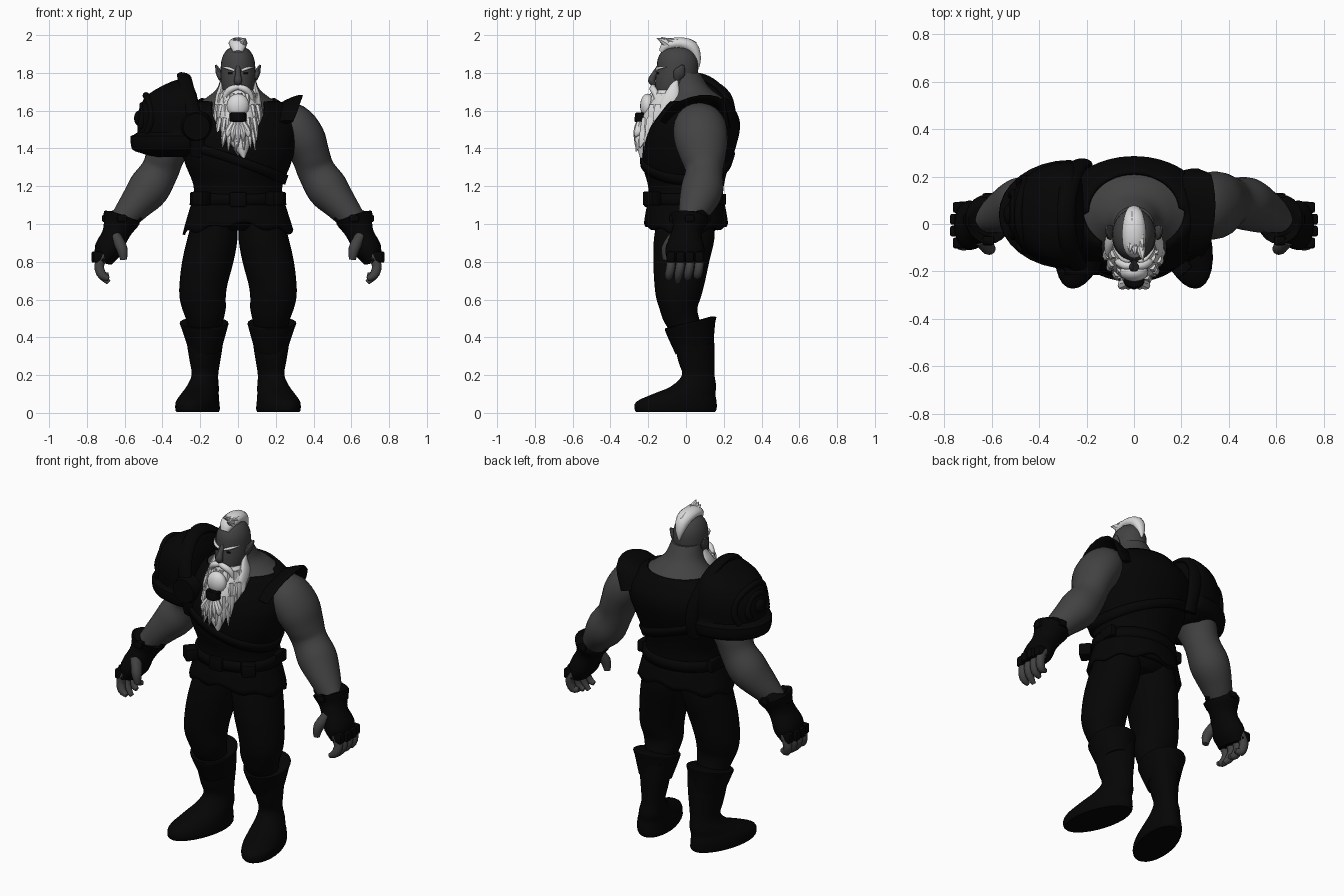
import bpy, bmesh, math, random
from mathutils import Vector, Matrix

random.seed(4)
if bpy.data.objects.get("Cube"):
    bpy.data.objects.remove(bpy.data.objects["Cube"])
made = []


def material(name, value):
    m = bpy.data.materials.new(name)
    m.use_nodes = True
    m.diffuse_color = (value, value, value, 1)
    bsdf = m.node_tree.nodes["Principled BSDF"]
    bsdf.inputs["Base Color"].default_value = (value, value, value, 1)
    bsdf.inputs["Roughness"].default_value = 0.8
    return m


SKIN = material("grey skin", 0.055)
HAIR = material("white hair", 0.7)
CLOTH = material("black cloth", 0.0015)


def finish(name, bm, mat):
    bmesh.ops.recalc_face_normals(bm, faces=bm.faces)
    me = bpy.data.meshes.new(name)
    bm.to_mesh(me)
    bm.free()
    me.materials.append(mat)
    ob = bpy.data.objects.new(name, me)
    bpy.context.collection.objects.link(ob)
    made.append(ob)
    return ob


def skin_rings(name, rings, mat, caps=True):
    """Bridge successive closed rings of points."""
    bm = bmesh.new()
    loops = [[bm.verts.new(p) for p in r] for r in rings]
    n = len(loops[0])
    for a, b in zip(loops, loops[1:]):
        for i in range(n):
            j = (i + 1) % n
            bm.faces.new((a[i], a[j], b[j], b[i]))
    if caps:
        bm.faces.new(loops[0])
        bm.faces.new(loops[-1])
    return finish(name, bm, mat)


def smooth_rows(rows, steps):
    """Catmull-Rom resampling of rows of numbers."""
    rows = [Vector(r) for r in rows]
    out = []
    for i in range(len(rows) - 1):
        p0, p1, p2 = rows[max(i - 1, 0)], rows[i], rows[i + 1]
        p3 = rows[min(i + 2, len(rows) - 1)]
        for k in range(steps):
            t = k / steps
            out.append(p1 + ((p2 - p0) * t + (2*p0 - 5*p1 + 4*p2 - p3) * t**2
                             + (3*p1 - p0 - 3*p2 + p3) * t**3) / 2)
    return out + [rows[-1]]


def stack(name, rows, mat, side=1, steps=3, n=28, tilt=0, shear=0, inner=1):
    """Loft of level ellipses: z, centre x, centre y, x radius, y radius."""
    rings = []
    for z, cx, cy, rx, ry in smooth_rows(rows, steps):
        ring = []
        for i in range(n):
            c, s = math.cos(math.tau * i / n), math.sin(math.tau * i / n)
            dx = rx * c * (inner if c > 0 else 1) + shear * ry * s
            ring.append((side * (cx + dx), cy + ry * s, z + tilt * s))
        rings.append(ring)
    return skin_rings(name, rings, mat)


def tube(name, rows, mat, side=1, ref=(0, 1, 0), steps=3, n=14):
    """Loft along a path: x, y, z, radius along ref, radius across."""
    rows = smooth_rows(rows, steps)
    pts = [Vector(r[:3]) for r in rows]
    rings = []
    for k, row in enumerate(rows):
        t = (pts[min(k + 1, len(pts) - 1)] - pts[max(k - 1, 0)]).normalized()
        u = Vector(ref)
        u = (u - t * u.dot(t)).normalized()
        v = t.cross(u)
        ring = []
        for i in range(n):
            a = math.tau * i / n
            p = pts[k] + u * row[3] * math.cos(a) + v * row[4] * math.sin(a)
            ring.append((side * p.x, p.y, p.z))
        rings.append(ring)
    return skin_rings(name, rings, mat)


def ball(name, loc, size, mat):
    bm = bmesh.new()
    bmesh.ops.create_uvsphere(bm, u_segments=20, v_segments=12, radius=1,
                              matrix=Matrix.Translation(loc) @ Matrix.Diagonal((*size, 1)))
    return finish(name, bm, mat)


def box(name, loc, size, mat, turn=0):
    bm = bmesh.new()
    bmesh.ops.create_cube(bm, size=1, matrix=Matrix.Translation(loc)
                          @ Matrix.Rotation(turn, 4, 'Z') @ Matrix.Diagonal((*size, 1)))
    bmesh.ops.bevel(bm, geom=bm.edges[:], offset=.01, segments=2, affect='EDGES', profile=.5)
    return finish(name, bm, mat)


# Torso profile shared by body, vest, belt and strap
TORSO = smooth_rows([(.96, 0, 0, .235, .155), (1.08, 0, 0, .225, .175), (1.2, 0, 0, .215, .18),
                     (1.32, 0, 0, .26, .21), (1.45, 0, .025, .295, .23), (1.54, 0, .05, .295, .215),
                     (1.61, 0, .055, .25, .18), (1.67, 0, .05, .165, .14),
                     (1.72, 0, .02, .11, .105), (1.8, 0, -.01, .085, .085)], 5)


def on_torso(a, z, off):
    for p, q in zip(TORSO, TORSO[1:]):
        if z <= q[0]:
            break
    r = p.lerp(q, max(0, min(1, (z - p[0]) / (q[0] - p[0]))))
    return ((r[3] + off) * math.cos(a), r[2] + (r[4] + off) * math.sin(a), z)


def wrap(name, low, high, off_low, off_high, rows, thick, n=64):
    """Garment hugging the torso between two height rules."""
    angles = [math.tau * i / n for i in range(n)]
    rings = []
    for k in range(rows + 1):
        t = k / rows
        rings.append([on_torso(a, low(a) * (1 - t) + high(a) * t,
                               off_low * (1 - t) + off_high * t) for a in angles])
    ob = skin_rings(name, rings, CLOTH, caps=False)
    mod = ob.modifiers.new("thickness", 'SOLIDIFY')
    mod.thickness, mod.offset = thick, 0


def neckline(a):
    return 1.66 if math.sin(a) > 0 else min(1.645, 1.36 + .47 * abs(math.cos(a)))


stack("body", [r for r in TORSO if r[0] > 1.1], SKIN, steps=1, n=48)
stack("trouser_seat", [(1.15, 0, 0, .215, .175), (1.05, 0, 0, .225, .17), (1.0, 0, 0, .2, .155),
                       (.965, 0, 0, .12, .12)], CLOTH)
wrap("vest", lambda a: 1.0, neckline, .012, .014, 26, .014)
wrap("chest_strap", lambda a: 1.31 - .1 * math.cos(a), lambda a: 1.36 - .1 * math.cos(a),
     .024, .024, 2, .018)
wrap("belt", lambda a: 1.1, lambda a: 1.16, .024, .024, 2, .02)
wrap("vest_skirt", lambda a: 1.005 - .05 * abs(math.cos(a)) + .012 * math.cos(9 * a),
     lambda a: 1.12, .052, .016, 5, .014)
box("belt_buckle", (0, -.208, 1.13), (.09, .03, .08), CLOTH)
tube("left_shoulder_flap", [(.25, -.12, 1.54, .045, .012), (.265, -.05, 1.61, .065, .014),
                            (.275, .08, 1.65, .075, .014), (.262, .18, 1.63, .07, .014),
                            (.23, .22, 1.52, .05, .012)], CLOTH, ref=(1, 0, .45))

for side, label in ((1, "left"), (-1, "right")):
    box(label + "_pouch", (side * .195, -.18, 1.135), (.08, .07, .075), CLOTH, side * .7)
    box(label + "_side_pouch", (side * .235, .06, 1.135), (.04, .1, .07), CLOTH)
    # Legs and boots
    stack(label + "_trouser_leg", [(1.04, .12, 0, .115, .15), (.92, .136, -.01, .133, .16),
                                   (.8, .16, -.025, .136, .148), (.68, .183, -.035, .127, .132),
                                   (.61, .187, -.04, .122, .118), (.55, .18, -.04, .115, .1),
                                   (.48, .175, -.02, .095, .095), (.4, .175, .02, .08, .08)],
          CLOTH, side)
    stack(label + "_boot", [(.45, .175, .035, .1, .11), (.36, .175, .045, .092, .105),
                            (.27, .175, .055, .078, .095), (.2, .175, .065, .068, .086),
                            (.14, .187, .04, .082, .12), (.1, .202, -.01, .095, .165),
                            (.06, .214, -.05, .107, .212), (.02, .214, -.055, .11, .217),
                            (.005, .214, -.055, .104, .208)], CLOTH, side, shear=-.2)
    stack(label + "_boot_cuff", [(.48, .18, .025, .1, .105), (.478, .18, .025, .128, .135),
                                 (.45, .178, .025, .122, .13), (.34, .175, .045, .088, .1)],
          CLOTH, side, tilt=.03)
    # Arms
    tube(label + "_arm", [(.2, .06, 1.56, .09, .08), (.28, .07, 1.53, .135, .115),
                          (.345, .08, 1.45, .142, .118), (.385, .09, 1.36, .122, .102),
                          (.415, .095, 1.28, .1, .1), (.475, .085, 1.185, .112, .11),
                          (.545, .055, 1.1, .095, .088), (.62, .02, 1.01, .06, .065)],
         SKIN, side, steps=4, n=24)
    # Gloves and fingers
    tube(label + "_glove", [(.612, .02, 1.045, .075, .07), (.615, .02, 1.035, .105, .1),
                            (.635, .01, .98, .08, .08), (.655, 0, .93, .085, .07),
                            (.69, -.005, .86, .105, .072), (.71, -.01, .8, .09, .045)],
         CLOTH, side, n=20)
    tube(label + "_thumb", [(.645, -.06, .93, .035, .03), (.615, -.1, .87, .03, .03),
                            (.605, -.105, .81, .018, .018)], SKIN, side)
    for i in range(4):
        y = -.08 + .05 * i
        tip = .69 + .02 * abs(i - 1)
        tube(label + "_finger", [(.71, y, .84, .024, .028), (.735, y, .78, .024, .026),
                                 (.72, y - .01, .73, .022, .024), (.685, y - .015, tip, .012, .013)],
             SKIN, side)
        box(label + "_knuckle", (side * (.752 - .012 * abs(i - 1.5)), y, .825), (.06, .046, .06), CLOTH)
        a = math.tau * i / 4
        box(label + "_cuff_tab", (side * (.615 + .085 * math.cos(a)), .02 + .09 * math.sin(a), 1.03),
            (.04, .05, .04), CLOTH, side * a)
    # Ears, brows, eyes, moustache and sideburns
    tube(label + "_ear", [(.09, -.05, 1.765, .015, .012), (.102, -.035, 1.8, .032, .016),
                          (.116, -.015, 1.84, .008, .005)], SKIN, side)
    tube(label + "_brow", [(.018, -.156, 1.812, .006, .008), (.05, -.148, 1.824, .008, .008),
                           (.085, -.105, 1.832, .003, .003)], HAIR, side, ref=(0, 0, 1))
    ball(label + "_eye", (side * .04, -.149, 1.798), (.014, .006, .005), CLOTH)
    tube(label + "_moustache", [(0, -.175, 1.725, .012, .014), (.035, -.175, 1.715, .018, .018),
                                (.065, -.16, 1.685, .016, .016), (.08, -.155, 1.63, .003, .003)],
         HAIR, side)
    tube(label + "_sideburn", [(.085, -.045, 1.765, .004, .006), (.088, -.06, 1.73, .024, .012),
                               (.1, -.075, 1.67, .045, .02), (.105, -.1, 1.6, .05, .02),
                               (.1, -.13, 1.52, .006, .006)], HAIR, side)

# Head and nose
stack("head", [(1.64, 0, -.09, .05, .06), (1.69, 0, -.075, .075, .085), (1.75, 0, -.055, .09, .108),
               (1.82, 0, -.045, .092, .11), (1.88, 0, -.045, .084, .103),
               (1.925, 0, -.045, .055, .07), (1.94, 0, -.045, .01, .01)], SKIN)
tube("nose", [(0, -.145, 1.83, .012, .012), (0, -.17, 1.79, .015, .015),
              (0, -.182, 1.758, .022, .02), (0, -.165, 1.737, .012, .01)], SKIN, ref=(1, 0, 0))

# Beard with hanging locks
stack("beard", [(1.71, 0, -.095, .075, .075), (1.66, 0, -.1, .11, .09), (1.58, 0, -.13, .112, .1),
                (1.5, .005, -.17, .085, .08), (1.42, .015, -.21, .05, .05),
                (1.35, .03, -.235, .006, .008)], HAIR)
for row, (z, cy, rx, ry) in enumerate([(1.69, -.095, .09, .075), (1.63, -.115, .108, .08),
                                       (1.56, -.14, .1, .085), (1.5, -.17, .078, .07)]):
    for i in range(8):
        a = math.pi * (.97 + (i + .5 * (row % 2)) / 7.1)
        c, s = math.cos(a), math.sin(a)
        drop = random.uniform(.09, .13)
        x, y = rx * c, cy + ry * s
        tube("beard_lock", [(x, y, z, .022, .016), (x + .012 * c, y - .008, z - drop / 2, .024, .014),
                            (x * .92 + .025 * c, y - .025, z - drop, .002, .002)],
             HAIR, steps=2, n=7)

# Bound braid in front of the beard
ball("beard_knot", (0, -.203, 1.625), (.06, .04, .065), HAIR)
stack("beard_tie", [(1.59, 0, -.235, .035, .03), (1.585, 0, -.235, .044, .034),
                    (1.545, 0, -.24, .044, .034), (1.54, 0, -.24, .035, .03)], CLOTH, steps=1)
for x in (-.05, -.025, 0, .025, .05):
    tube("braid_tail", [(x * .3, -.242, 1.55, .016, .016), (x, -.256, 1.49, .022, .02),
                        (x * 1.1, -.268, 1.41 + abs(x), .002, .002)], HAIR, n=8)

# Crest of hair
tube("hair_crest", [(0, -.13, 1.91, .025, .015), (0, -.1, 1.945, .045, .03),
                    (0, -.03, 1.957, .05, .032), (0, .03, 1.935, .042, .035),
                    (0, .06, 1.88, .025, .02), (0, .066, 1.83, .004, .005)], HAIR, ref=(1, 0, 0))
for i in range(12):
    x, y = random.uniform(-.035, .035), -.12 + .012 * i
    tube("hair_spike", [(x * .8, y + .03, 1.945, .022, .022), (x, y, 1.967, .018, .016),
                        (x * 1.3, y - .035, 1.995 - .4 * abs(x) - .002 * i, .001, .001)],
         HAIR, ref=(1, 0, 0), steps=2, n=7)

# Large armoured pad on the right shoulder
stack("shoulder_pad", [(1.355, -.3, .04, .14, .14), (1.385, -.27, .04, .275, .2),
                       (1.41, -.27, .04, .295, .225), (1.465, -.27, .04, .298, .23),
                       (1.485, -.27, .04, .262, .215), (1.57, -.27, .04, .265, .225),
                       (1.66, -.27, .04, .23, .21), (1.71, -.27, .04, .17, .18),
                       (1.755, -.27, .04, .08, .12), (1.775, -.27, .04, .01, .02)],
      CLOTH, steps=2, n=32, inner=.25)
arc = [math.radians(d) for d in range(-30, 211, 20)]
tube("pad_crest", [(-.215 - .07 * max(0, math.sin(a)), .035 + .22 * math.cos(a),
                    1.5 + .28 * math.sin(a), .04, .022) for a in arc], CLOTH, ref=(1, 0, -.3))
for size in (1, .6):
    tube("pad_ridge", [(-.27 - .262 * math.sqrt(1 - (.68 * size * math.cos(a)) ** 2)
                        + .045 * size * max(0, math.sin(a)), .04 + .15 * size * math.cos(a),
                        1.55 + .13 * size * math.sin(a), .018, .018) for a in arc],
         CLOTH, ref=(1, 0, .3))
ball("pad_boss", (-.525, .04, 1.56), (.025, .045, .04), CLOTH)
bm = bmesh.new()
bmesh.ops.create_cone(bm, cap_ends=True, segments=28, radius1=.088, radius2=.07, depth=.06,
                      matrix=Matrix.Translation((-.22, -.185, 1.515)) @ Matrix.Rotation(math.pi / 2, 4, 'X'))
finish("pad_disc", bm, CLOTH)

# Smooth shading with crisp edges
bpy.ops.object.select_all(action='DESELECT')
for ob in made:
    ob.select_set(True)
bpy.context.view_layer.objects.active = made[0]
bpy.ops.object.shade_smooth_by_angle(angle=math.radians(40))
